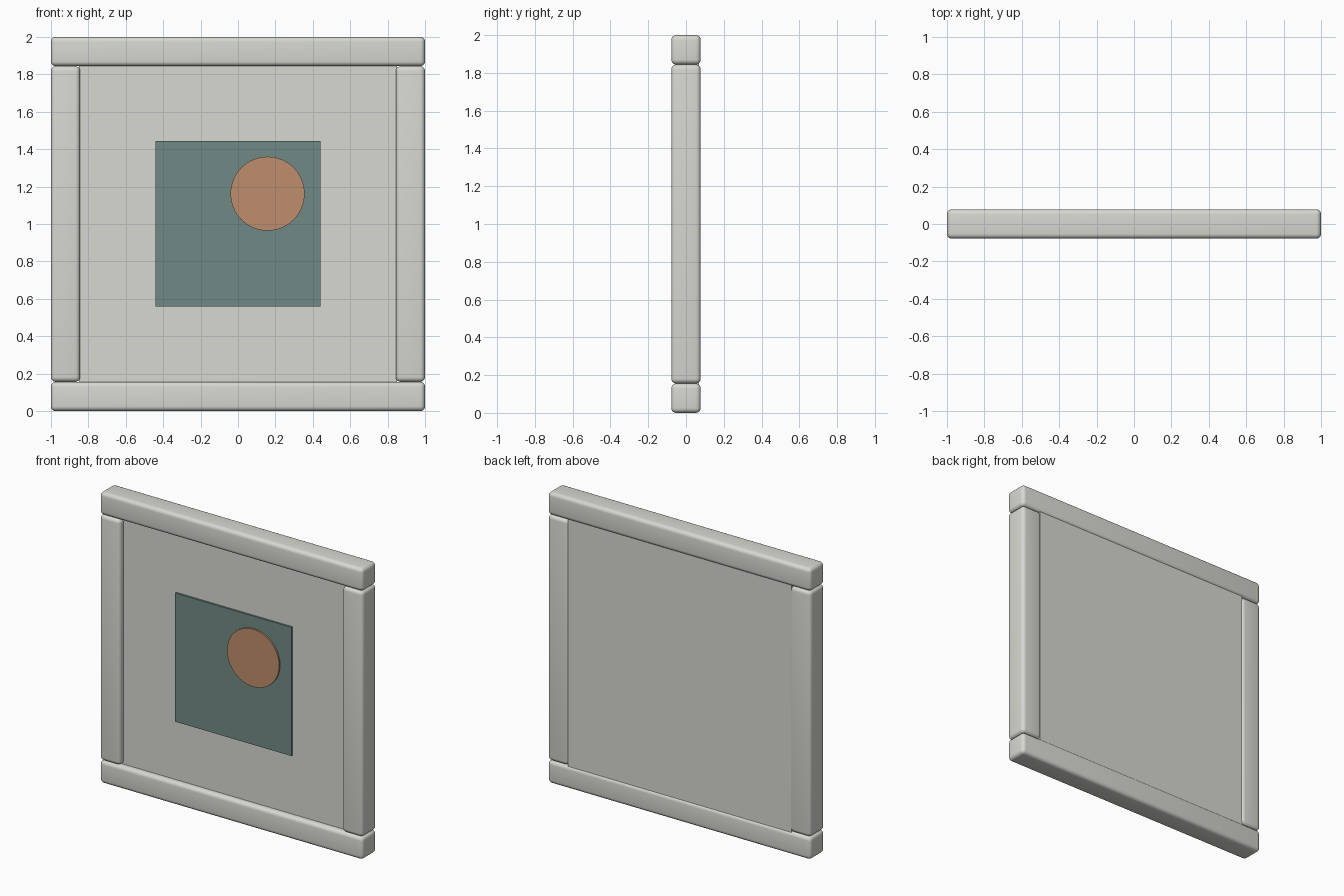
import bpy
import math

if "Cube" in bpy.data.objects:
    bpy.data.objects.remove(bpy.data.objects["Cube"])


def material(name, rgb):
    m = bpy.data.materials.new(name)
    m.diffuse_color = (*rgb, 1.0)
    m.use_nodes = True
    m.node_tree.nodes["Principled BSDF"].inputs["Base Color"].default_value = m.diffuse_color
    return m


GREY = material("light_grey", (0.686, 0.686, 0.644))
TEAL = material("grey_teal", (0.162, 0.254, 0.238))
CLAY = material("clay_orange", (0.515, 0.270, 0.150))


def box(name, x, y, z, mat, bevel=0.0):
    """Box from (min, max) pairs on each axis, with optional rounded edges."""
    bpy.ops.mesh.primitive_cube_add(
        size=1, location=[(a + b) / 2 for a, b in (x, y, z)])
    ob = bpy.context.object
    ob.name = name
    ob.scale = [b - a for a, b in (x, y, z)]
    bpy.ops.object.transform_apply(location=False, rotation=False, scale=True)
    ob.data.materials.append(mat)
    if bevel:
        mod = ob.modifiers.new("rounded_edges", 'BEVEL')
        mod.width = bevel
        mod.segments = 5
        bpy.ops.object.modifier_apply(modifier=mod.name)
        bpy.ops.object.shade_smooth_by_angle(angle=math.radians(35))
    return ob


BAR = 0.156
DEPTH = (-BAR / 2, BAR / 2)
ROUND = 0.026

# Full-width rails at top and bottom
box("bottom_rail", (-1, 1), DEPTH, (0, BAR), GREY, ROUND)
box("top_rail", (-1, 1), DEPTH, (2 - BAR, 2), GREY, ROUND)

# Upright stiles between the rails
for name, x in (("left_stile", (-1, -1 + BAR)), ("right_stile", (1 - BAR, 1))):
    box(name, x, DEPTH, (BAR, 2 - BAR), GREY, ROUND)

# Inset panel, set deeper on the front than on the back
box("panel", (-0.85, 0.85), (-0.038, 0.068), (0.15, 1.85), GREY)

# Square plate and disc on the front of the panel
box("square_plate", (-0.442, 0.442), (-0.051, -0.036), (0.56, 1.444), TEAL)

bpy.ops.mesh.primitive_cylinder_add(
    vertices=64, radius=0.198, depth=0.014,
    location=(0.158, -0.055, 1.162), rotation=(math.pi / 2, 0, 0))
disc = bpy.context.object
disc.name = "disc"
disc.data.materials.append(CLAY)
bpy.ops.object.shade_smooth_by_angle(angle=math.radians(35))
